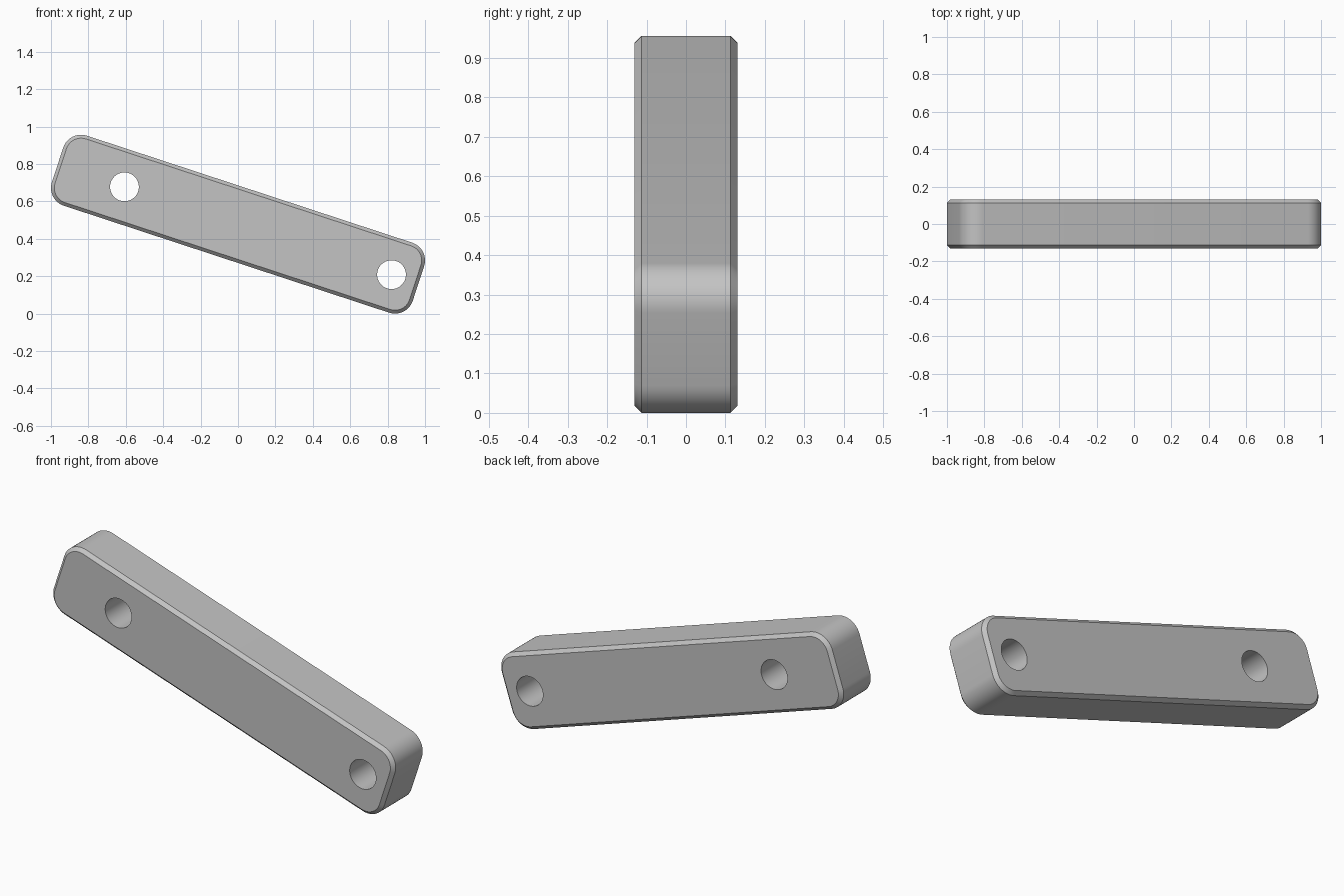
import bpy, bmesh
from math import sin, cos, pi, radians
from mathutils import Matrix, Vector

HALF_LENGTH, HALF_WIDTH, HALF_DEPTH = 1.0155, 0.197, 0.131
CORNER, CHAMFER = 0.1, 0.018
HOLE_RADIUS, HOLE_POSITIONS = 0.077, (-0.639, 0.864)
TILT, CENTRE_Z = radians(18.2), 0.478

old = bpy.data.objects.get("Cube")
if old:
    bpy.data.objects.remove(old, do_unlink=True)

grey = bpy.data.materials.new("plain grey")
grey.use_nodes = True
colour = (0.55, 0.55, 0.55, 1)
grey.diffuse_color = colour
grey.node_tree.nodes["Principled BSDF"].inputs["Base Color"].default_value = colour


def make_object(name, bm):
    """Turn a bmesh into a tilted grey object."""
    bmesh.ops.recalc_face_normals(bm, faces=bm.faces)
    mesh = bpy.data.meshes.new(name)
    bm.to_mesh(mesh)
    bm.free()
    mesh.materials.append(grey)
    obj = bpy.data.objects.new(name, mesh)
    obj.location.z = CENTRE_Z
    obj.rotation_euler.y = TILT
    bpy.context.collection.objects.link(obj)
    return obj


def rounded_outline(y, inset, steps=12):
    """Rounded rectangle in the xz plane at depth y."""
    points = []
    for quarter, (sx, sz) in enumerate(((1, 1), (-1, 1), (-1, -1), (1, -1))):
        for i in range(steps + 1):
            a = (quarter + i / steps) * pi / 2
            points.append(Vector((sx * (HALF_LENGTH - CORNER) + (CORNER - inset) * cos(a), y,
                                  sz * (HALF_WIDTH - CORNER) + (CORNER - inset) * sin(a))))
    return points


# Bar: chamfered rounded block made of four outlines
bm = bmesh.new()
flat = HALF_DEPTH - CHAMFER
levels = ((-HALF_DEPTH, CHAMFER), (-flat, 0), (flat, 0), (HALF_DEPTH, CHAMFER))
rings = [[bm.verts.new(p) for p in rounded_outline(y, inset)] for y, inset in levels]
for low, high in zip(rings, rings[1:]):
    for i in range(len(low)):
        j = (i + 1) % len(low)
        bm.faces.new((low[i], low[j], high[j], high[i]))
bm.faces.new(rings[0])
bm.faces.new(rings[-1])
bar = make_object("link_bar", bm)

# Pin holes: straight cylinders cut through the bar
bm = bmesh.new()
for x in HOLE_POSITIONS:
    bmesh.ops.create_cone(bm, cap_ends=True, segments=48, radius1=HOLE_RADIUS,
                          radius2=HOLE_RADIUS, depth=HALF_DEPTH * 4,
                          matrix=Matrix.Translation((x, 0, 0)) @ Matrix.Rotation(pi / 2, 4, "X"))
cutter = make_object("hole_cutter", bm)
cutter.hide_render = True

cut = bar.modifiers.new("pin holes", "BOOLEAN")
cut.operation = "DIFFERENCE"
cut.solver = "EXACT"
cut.object = cutter

bpy.ops.object.select_all(action="DESELECT")
bar.select_set(True)
bpy.context.view_layer.objects.active = bar
bpy.ops.object.modifier_apply(modifier=cut.name)
bpy.data.objects.remove(cutter, do_unlink=True)
bpy.ops.object.shade_smooth_by_angle(angle=radians(30))
